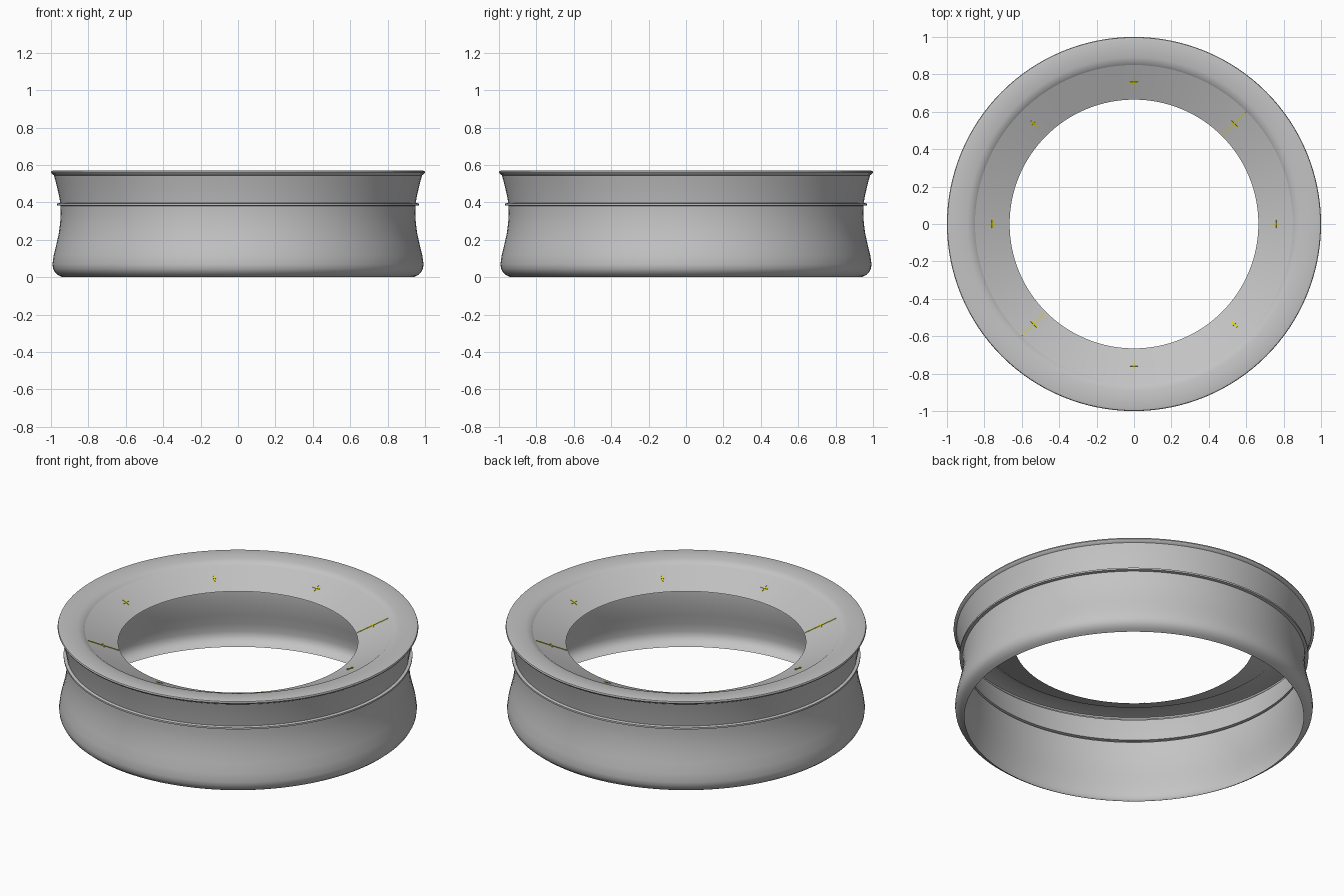
import bpy
import bmesh
from math import pi, cos, sin, radians, atan2
from mathutils import Matrix, Vector

cube = bpy.data.objects.get("Cube")
if cube:
    bpy.data.objects.remove(cube)


def make_material(name, rgb):
    mat = bpy.data.materials.new(name)
    mat.use_nodes = True
    color = (*rgb, 1)
    mat.diffuse_color = color
    mat.node_tree.nodes["Principled BSDF"].inputs["Base Color"].default_value = color
    return mat


def add_object(name, bm, mat):
    mesh = bpy.data.meshes.new(name)
    bm.to_mesh(mesh)
    bm.free()
    mesh.materials.append(mat)
    obj = bpy.data.objects.new(name, mesh)
    bpy.context.collection.objects.link(obj)
    return obj


def revolve(name, profile, mat, segments=128):
    """Turn a (radius, height) profile around z into a smooth open shell."""
    bm = bmesh.new()
    angles = [2 * pi * j / segments for j in range(segments)]
    rings = [[bm.verts.new((r * cos(a), r * sin(a), z)) for a in angles]
             for r, z in profile]
    for low, high in zip(rings, rings[1:]):
        for j in range(segments):
            k = (j + 1) % segments
            bm.faces.new((low[j], low[k], high[k], high[j]))
    obj = add_object(name, bm, mat)
    bpy.ops.object.select_all(action="DESELECT")
    obj.select_set(True)
    bpy.context.view_layer.objects.active = obj
    bpy.ops.object.shade_smooth_by_angle(angle=radians(35))
    return obj


grey = make_material("satin grey", (0.55, 0.55, 0.55))
yellow = make_material("marker yellow", (0.75, 0.68, 0.0))

# Waisted lower wall with rounded foot
lower_wall = [(0.94, 0.0), (0.96, 0.01), (0.978, 0.025), (0.989, 0.045),
              (0.992, 0.07), (0.985, 0.12), (0.97, 0.18), (0.957, 0.24),
              (0.95, 0.3), (0.948, 0.34), (0.949, 0.382)]
# Thin raised band
band = [(0.967, 0.384), (0.967, 0.394), (0.95, 0.397)]
# Flared upper wall and rolled lip
upper_wall = [(0.958, 0.44), (0.972, 0.5), (0.984, 0.545), (0.995, 0.552),
              (1.0, 0.56), (0.997, 0.568), (0.985, 0.571)]
# Rim rolling inward to the seat of the funnel
rim = [(0.93, 0.569), (0.89, 0.565), (0.865, 0.558), (0.85, 0.546)]
revolve("ring_shell", lower_wall + band + upper_wall + rim, grey)

# Sloping inner funnel around the open hole
OUTER, INNER = Vector((0.85, 0.546)), Vector((0.665, 0.468))
revolve("inner_funnel", [OUTER, INNER], grey)

# Eight thin cross marks lying on the funnel
slope = atan2(OUTER.y - INNER.y, OUTER.x - INNER.x)
mid = (OUTER + INNER) / 2


def add_plate(bm, length, width, matrix):
    size = Matrix.Diagonal((length, width, 0.003, 1))
    bmesh.ops.create_cube(bm, size=1, matrix=matrix @ size)


marks = bmesh.new()
for i in range(8):
    place = (Matrix.Rotation(i * pi / 4, 4, "Z")
             @ Matrix.Translation((mid.x, 0, mid.y + 0.002))
             @ Matrix.Rotation(-slope, 4, "Y"))
    long_mark = i in (1, 5)
    add_plate(marks, 0.19 if long_mark else 0.045, 0.006, place)
    add_plate(marks, 0.006, 0.045 if i % 2 == 0 or long_mark else 0.02, place)
add_object("funnel_marks", marks, yellow)
